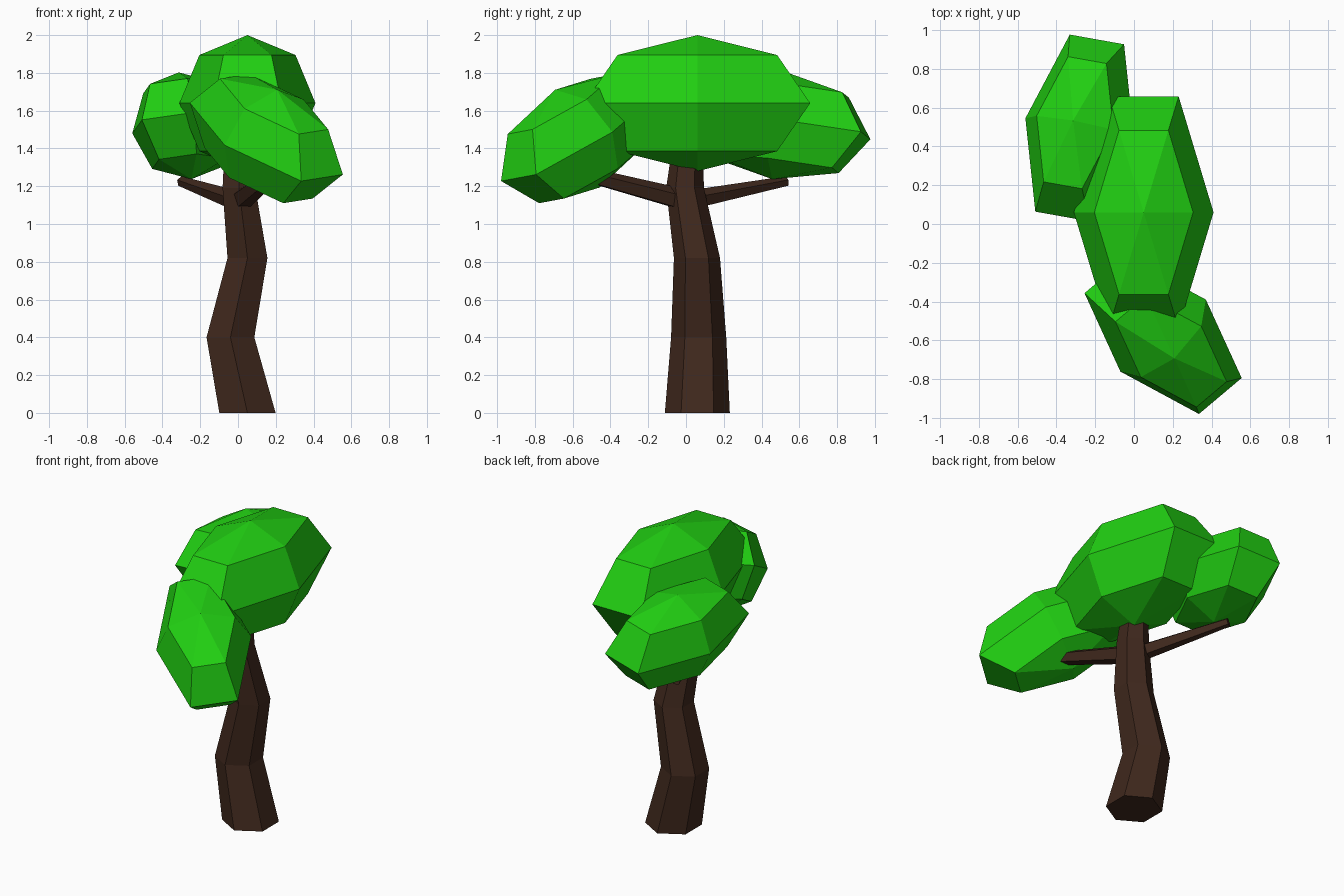
import bpy, bmesh, math
from mathutils import Vector, Matrix

if "Cube" in bpy.data.objects:
    bpy.data.objects.remove(bpy.data.objects["Cube"])


def material(name, color):
    m = bpy.data.materials.new(name)
    m.diffuse_color = (*color, 1)
    m.use_nodes = True
    m.node_tree.nodes["Principled BSDF"].inputs["Base Color"].default_value = m.diffuse_color
    return m


BARK = material("bark", (0.05, 0.021, 0.012))
LEAF = material("leaf", (0.015, 0.62, 0.006))


def finish(bm, name, mat):
    bmesh.ops.recalc_face_normals(bm, faces=bm.faces)
    mesh = bpy.data.meshes.new(name)
    bm.to_mesh(mesh)
    bm.free()
    mesh.materials.append(mat)
    obj = bpy.data.objects.new(name, mesh)
    bpy.context.collection.objects.link(obj)
    return obj


def limb(name, stations, sides, axis=(0, 0, 1)):
    """Tapered tube through (x, y, z, radius) stations, capped at both ends."""
    bm = bmesh.new()
    turn = Vector(axis).to_track_quat('Z', 'Y')
    rings = []
    for x, y, z, r in stations:
        ring = []
        for i in range(sides):
            a = math.pi / 2 + 2 * math.pi * i / sides
            p = turn @ Vector((r * math.cos(a), r * math.sin(a), 0))
            ring.append(bm.verts.new(p + Vector((x, y, z))))
        rings.append(ring)
    for lo, hi in zip(rings, rings[1:]):
        for i in range(sides):
            j = (i + 1) % sides
            bm.faces.new((lo[i], lo[j], hi[j], hi[i]))
    bm.faces.new(rings[0])
    bm.faces.new(rings[-1])
    return finish(bm, name, BARK)


def foliage(name, center, radii, u=(1, 0, 0), v=(0, 1, 0)):
    """Stretched six-sided sphere; u is its width axis, v its long axis."""
    u = Vector(u).normalized()
    w = u.cross(Vector(v)).normalized()
    v = w.cross(u)
    rot = Matrix((u, v, w)).transposed().to_4x4()
    bm = bmesh.new()
    bmesh.ops.create_uvsphere(
        bm, u_segments=6, v_segments=4, radius=1,
        matrix=Matrix.Translation(center) @ rot @ Matrix.Diagonal((*radii, 1))
        @ Matrix.Rotation(math.radians(30), 4, 'Z'))
    return finish(bm, name, LEAF)


# Crooked hexagonal trunk
limb("trunk", [(0.05, 0.06, 0, 0.172), (-0.04, 0.067, 0.4, 0.146),
               (0.05, 0.058, 0.82, 0.122), (0.005, -0.005, 1.19, 0.1),
               (0.0, 0.005, 1.36, 0.085)], 6)

# Side branches
for name, a, ra, b, rb in (
        ("front_branch", (0.02, -0.03, 1.13), 0.06, (0.17, -0.49, 1.25), 0.043),
        ("back_branch", (0.0, 0.0, 1.12), 0.055, (-0.30, 0.53, 1.225), 0.028)):
    limb(name, [(*a, ra), (*b, rb)], 5, Vector(b) - Vector(a))

# Foliage clumps
foliage("top_foliage", (0.05, 0.06, 1.64), (0.36, 0.69, 0.36))
foliage("front_foliage", (0.15, -0.575, 1.452), (0.29, 0.55, 0.29),
        (0.76, 0.64, 0.12), (0.606, -0.66, -0.435))
foliage("back_foliage", (-0.28, 0.495, 1.52), (0.287, 0.54, 0.287),
        (0.975, -0.174, 0.14), (0.205, 0.972, -0.108))
